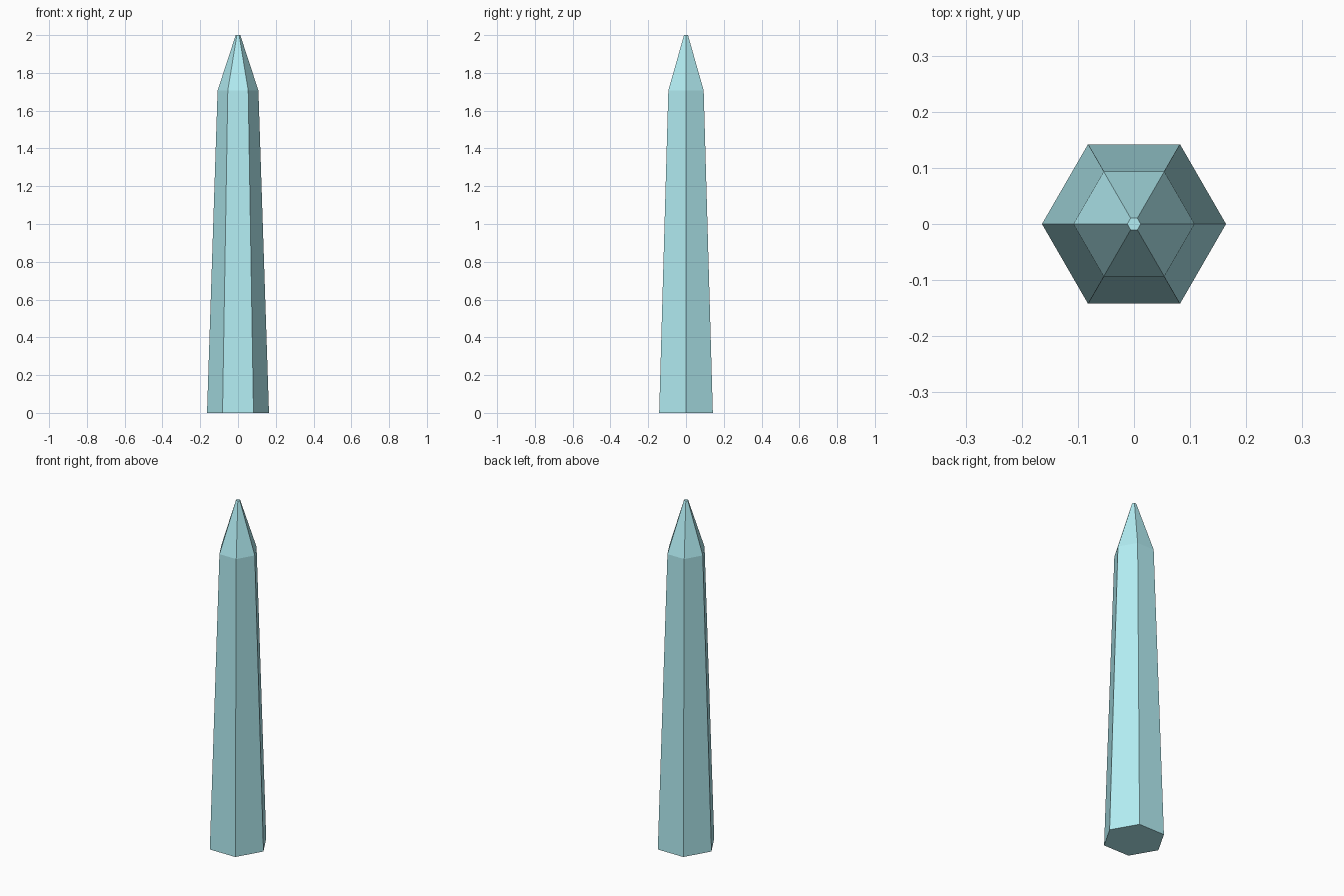
import bpy, bmesh
from math import cos, sin, pi

if "Cube" in bpy.data.objects:
    bpy.data.objects.remove(bpy.data.objects["Cube"])

SIDES = 6
# (radius, height) of each hexagonal ring: base, shoulder, blunt tip
PROFILE = [(0.164, 0.0), (0.108, 1.707), (0.012, 2.0)]

# Crystal shard: tapered hexagonal shaft with a pointed cap
bm = bmesh.new()
rings = [[bm.verts.new((r * cos(2 * pi * i / SIDES), r * sin(2 * pi * i / SIDES), z))
          for i in range(SIDES)] for r, z in PROFILE]
for lower, upper in zip(rings, rings[1:]):
    for i in range(SIDES):
        j = (i + 1) % SIDES
        bm.faces.new((lower[i], lower[j], upper[j], upper[i]))
bm.faces.new(rings[0][::-1])
bm.faces.new(rings[-1])

mesh = bpy.data.meshes.new("crystal_shard")
bm.to_mesh(mesh)
bm.free()
shard = bpy.data.objects.new("crystal_shard", mesh)
bpy.context.collection.objects.link(shard)

# Pale cyan crystal
mat = bpy.data.materials.new("pale_cyan")
mat.diffuse_color = (0.45, 0.85, 0.9, 1.0)
mat.use_nodes = True
mat.node_tree.nodes["Principled BSDF"].inputs["Base Color"].default_value = mat.diffuse_color
mesh.materials.append(mat)
